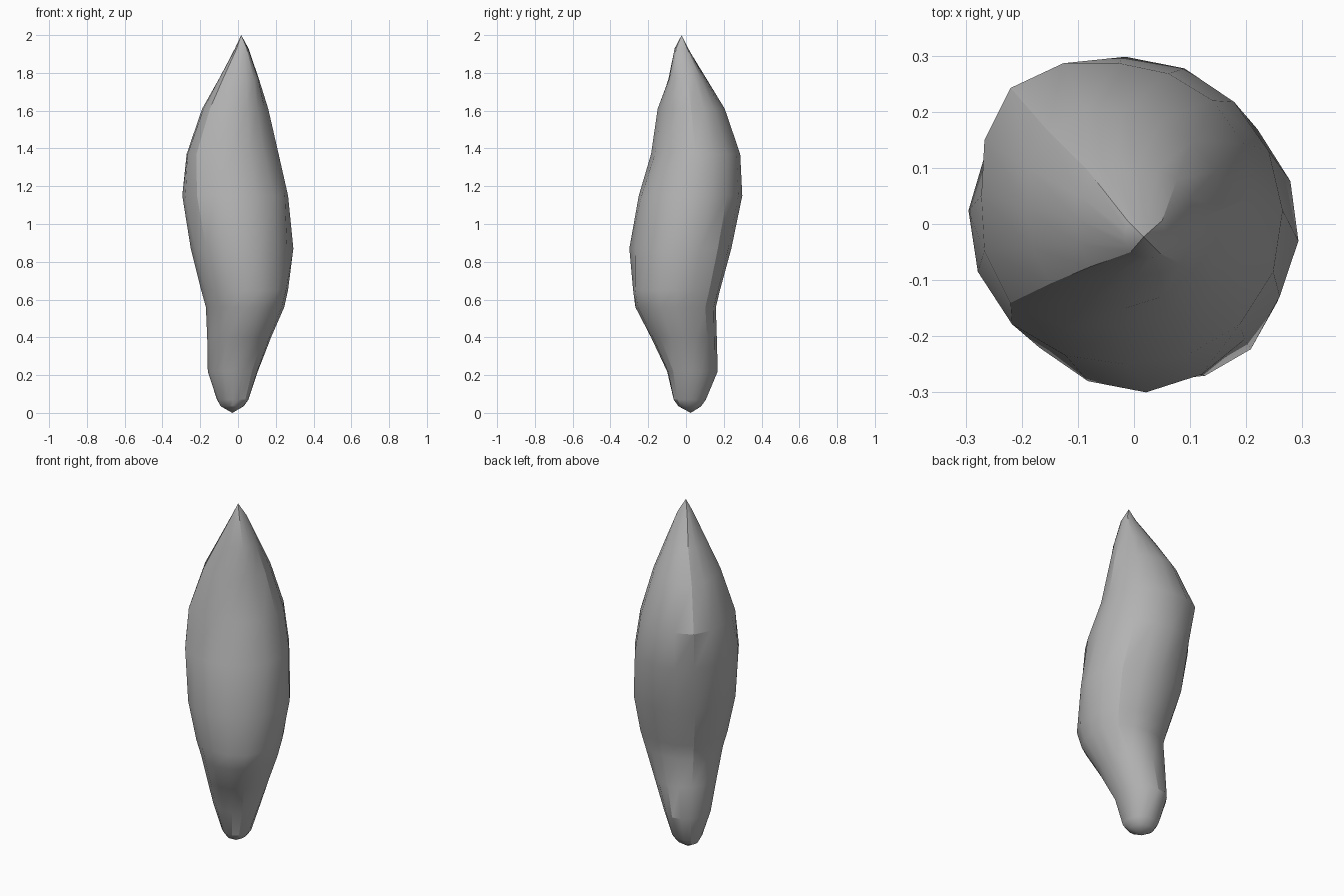
import bpy, bmesh, math

if "Cube" in bpy.data.objects:
    bpy.data.objects.remove(bpy.data.objects["Cube"])

# Cross-sections: z, x min/max, y min/max, diagonal (y-x) min/max, other diagonal half-width
RINGS = [
    (0.035, -0.09, 0.03, -0.04, 0.08, -0.03, 0.105, 0.055),
    (0.07, -0.11, 0.055, -0.065, 0.105, -0.06, 0.13, 0.08),
    (0.22, -0.16, 0.105, -0.10, 0.168, -0.10, 0.175, 0.125),
    (0.40, -0.163, 0.175, -0.185, 0.163, -0.19, 0.165, 0.17),
    (0.56, -0.17, 0.245, -0.268, 0.158, -0.28, 0.155, 0.21),
    (0.65, -0.195, 0.265, -0.28, 0.18, -0.305, 0.18, 0.235),
    (0.87, -0.25, 0.293, -0.30, 0.24, -0.285, 0.25, 0.275),
    (1.15, -0.295, 0.265, -0.25, 0.298, -0.26, 0.29, 0.28),
    (1.37, -0.272, 0.215, -0.185, 0.287, -0.18, 0.327, 0.255),
    (1.61, -0.19, 0.16, -0.15, 0.205, -0.135, 0.225, 0.18),
    (1.77, -0.10, 0.11, -0.09, 0.105, -0.11, 0.12, 0.11),
    (1.93, -0.015, 0.053, -0.06, 0.01, -0.07, 0.01, 0.04),
]
SIDES = 16


def ring_points(z, x0, x1, y0, y1, v0, v1, u):
    cx, cy = (x0 + x1) / 2, (y0 + y1) / 2
    cv, cu = (cy - cx) / math.sqrt(2), (cx + cy) / math.sqrt(2)
    rx, ry = (x1 - x0) / 2, (y1 - y0) / 2
    # radii in eight directions, counter-clockwise from +x
    r = [rx, u - cu, ry, v1 - cv, rx, u + cu, ry, cv - v0]
    pts = []
    for i in range(SIDES):
        k = i // 2
        rad = r[k]
        if i % 2:
            a, b, c, d = (r[(k + j) % 8] for j in (-1, 0, 1, 2))
            rad = (9 * (b + c) - a - d) / 16
        t = i * 2 * math.pi / SIDES
        pts.append((cx + rad * math.cos(t), cy + rad * math.sin(t), z))
    return pts


# Loft the rings into a body closed by two tips
bm = bmesh.new()
rows = [[bm.verts.new(p) for p in ring_points(*r)] for r in RINGS]
bottom = bm.verts.new((-0.03, 0.025, 0.0))
top = bm.verts.new((0.017, -0.023, 2.0))
for i in range(SIDES):
    j = (i + 1) % SIDES
    bm.faces.new((bottom, rows[0][j], rows[0][i]))
    bm.faces.new((top, rows[-1][i], rows[-1][j]))
    for a, b in zip(rows, rows[1:]):
        bm.faces.new((a[i], a[j], b[j], b[i]))
bmesh.ops.recalc_face_normals(bm, faces=bm.faces)

mesh = bpy.data.meshes.new("stone_spike")
bm.to_mesh(mesh)
bm.free()
spike = bpy.data.objects.new("stone_spike", mesh)
bpy.context.collection.objects.link(spike)

# Dark grey stone
stone = bpy.data.materials.new("dark_stone")
stone.diffuse_color = (0.45, 0.45, 0.45, 1)
stone.use_nodes = True
stone.node_tree.nodes["Principled BSDF"].inputs["Base Color"].default_value = stone.diffuse_color
mesh.materials.append(stone)

bpy.context.view_layer.objects.active = spike
spike.select_set(True)
bpy.ops.object.shade_smooth_by_angle(angle=math.radians(24))
